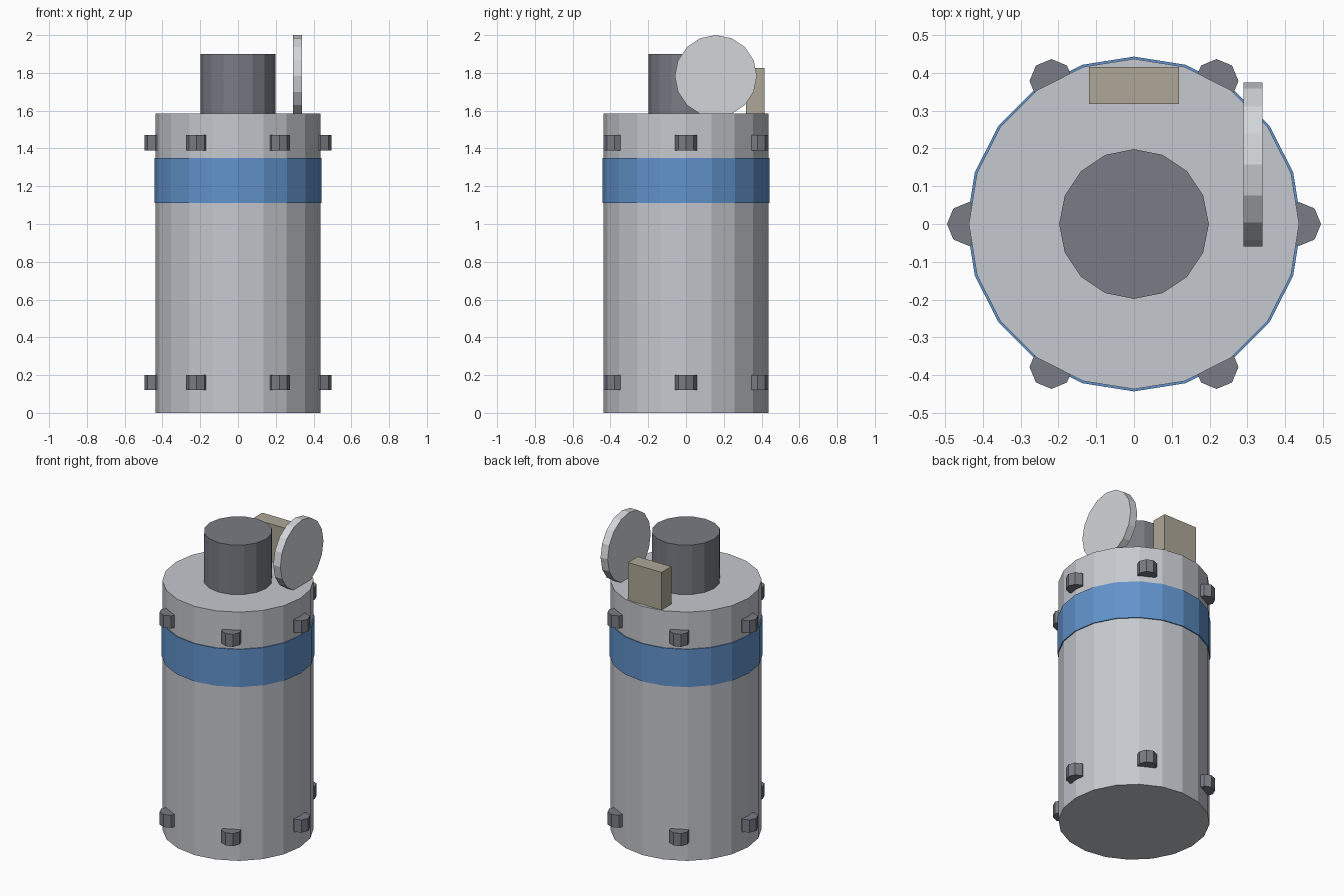
import bpy
from math import pi, cos, sin

if "Cube" in bpy.data.objects:
    bpy.data.objects.remove(bpy.data.objects["Cube"])


def material(name, rgb):
    m = bpy.data.materials.new(name)
    m.diffuse_color = (*rgb, 1)
    m.use_nodes = True
    m.node_tree.nodes["Principled BSDF"].inputs["Base Color"].default_value = m.diffuse_color
    return m


light = material("light_grey", (0.56, 0.58, 0.62))
dark = material("dark_grey", (0.19, 0.20, 0.23))
blue = material("blue", (0.12, 0.29, 0.60))
tan = material("tan", (0.42, 0.39, 0.31))
pale = material("pale_grey", (0.65, 0.67, 0.69))


def cylinder(name, sides, radius, z0, z1, mat, x=0, y=0):
    bpy.ops.mesh.primitive_cylinder_add(
        vertices=sides, radius=radius, depth=z1 - z0,
        location=(x, y, (z0 + z1) / 2))
    ob = bpy.context.object
    ob.name = name
    ob.data.materials.append(mat)
    return ob


# Main tank, coloured band and top neck
cylinder("tank_body", 20, 0.437, 0, 1.585, light)
cylinder("blue_band", 20, 0.443, 1.11, 1.35, blue)
cylinder("top_neck", 16, 0.198, 1.585, 1.90, dark)

# Two rings of six bolts around the tank
for ring, z in (("lower", 0.16), ("upper", 1.43)):
    for i in range(6):
        a = i * pi / 3
        cylinder(f"{ring}_bolt_{i + 1}", 8, 0.058, z - 0.04, z + 0.04, dark,
                 0.437 * cos(a), 0.437 * sin(a))

# Upright disc on the right of the lid
disc = cylinder("side_disc", 16, 0.217, 1.758, 1.808, pale, 0.315, 0.158)
disc.rotation_euler = (0, pi / 2, 0)

# Box at the back of the lid
bpy.ops.mesh.primitive_cube_add(size=1, location=(0, 0.366, 1.705))
box = bpy.context.object
box.name = "back_box"
box.scale = (0.237, 0.098, 0.24)
box.data.materials.append(tan)
